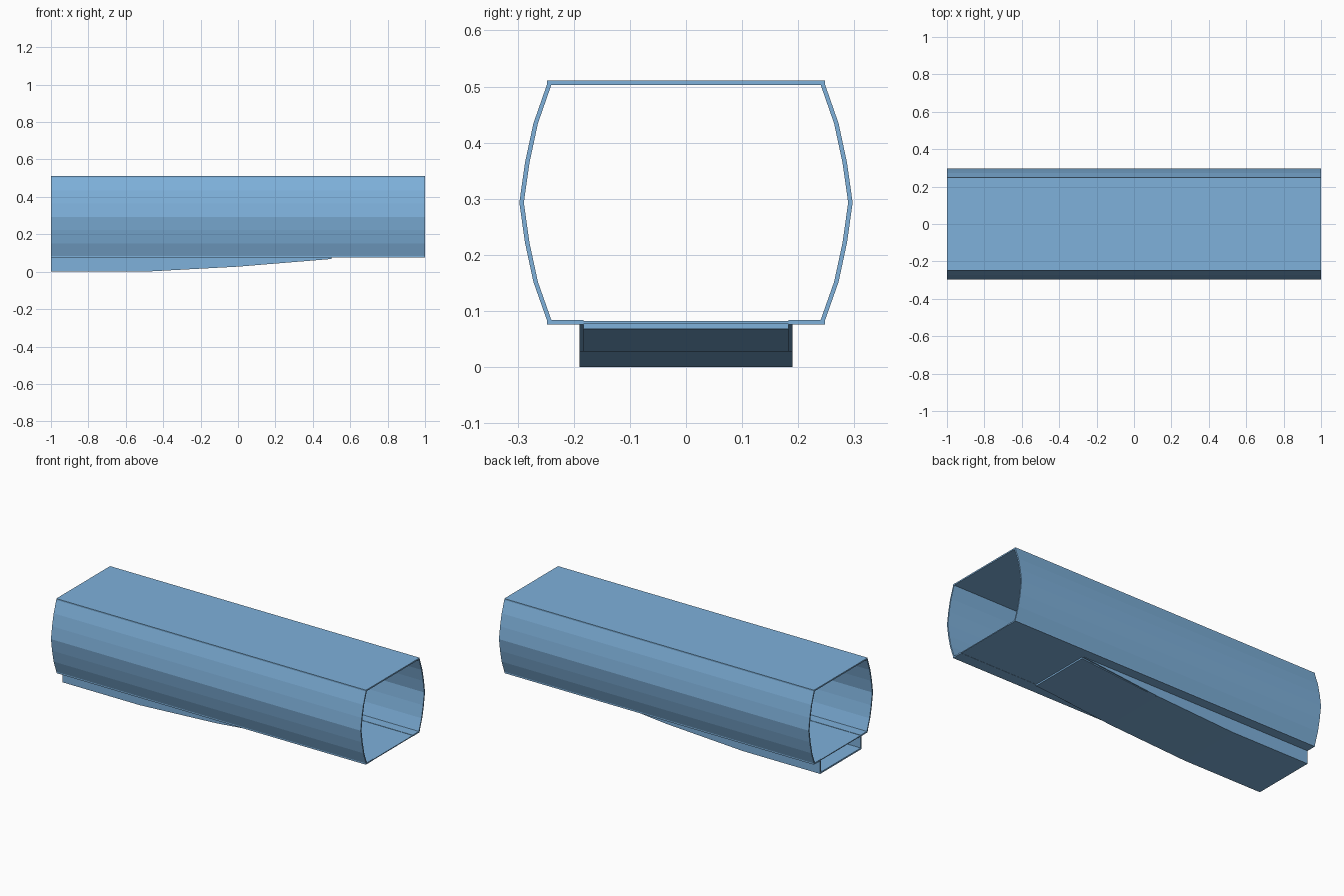
import bpy, bmesh

if "Cube" in bpy.data.objects:
    bpy.data.objects.remove(bpy.data.objects["Cube"])

blue = bpy.data.materials.new("light_blue")
blue.diffuse_color = (0.21, 0.44, 0.71, 1)
blue.use_nodes = True
blue.node_tree.nodes["Principled BSDF"].inputs["Base Color"].default_value = blue.diffuse_color


def prism(name, profile, axis, lo, hi):
    """Extrude a closed 2D profile along x (profile = y,z) or y (profile = x,z)."""
    bm = bmesh.new()
    place = (lambda p, t: (t, p[0], p[1])) if axis == 'x' else (lambda p, t: (p[0], t, p[1]))
    a = [bm.verts.new(place(p, lo)) for p in profile]
    b = [bm.verts.new(place(p, hi)) for p in profile]
    n = len(profile)
    for i in range(n):
        j = (i + 1) % n
        bm.faces.new((a[i], a[j], b[j], b[i]))
    bm.faces.new(a)
    bm.faces.new(b)
    bmesh.ops.recalc_face_normals(bm, faces=bm.faces)
    me = bpy.data.meshes.new(name)
    bm.to_mesh(me)
    bm.free()
    me.materials.append(blue)
    ob = bpy.data.objects.new(name, me)
    bpy.context.collection.objects.link(ob)
    return ob


def rect(y0, y1, z0, z1):
    return [(y0, z0), (y1, z0), (y1, z1), (y0, z1)]


# roof and floor panels of the tube
prism("roof_panel", rect(-0.248, 0.248, 0.503, 0.511), 'x', -1, 1)
prism("floor_panel", rect(-0.183, 0.183, 0.077, 0.082), 'x', -1, 1)

# bulging side walls and floor edge strips
arc = [(0.248, 0.084), (0.272, 0.152), (0.287, 0.222), (0.297, 0.293),
       (0.287, 0.364), (0.272, 0.434), (0.248, 0.503)]
wall = arc + [(y - 0.008, z) for y, z in reversed(arc)]
for side, s in (("left", -1), ("right", 1)):
    prism(side + "_wall", [(s * y, z) for y, z in wall], 'x', -1, 1)
    prism(side + "_floor_strip", rect(s * 0.183, s * 0.248, 0.076, 0.084), 'x', -1, 1)

    # tapering sides of the belly duct
    skirt = [(-1, 0), (-0.5, 0), (0, 0.027), (0.5, 0.076), (0.5, 0.077), (-1, 0.077)]
    prism(side + "_duct_side", skirt, 'y', *sorted((s * 0.183, s * 0.19)))

# duct bottom, open at the -x end and rising to meet the floor
low = [(-1, 0), (-0.5, 0), (0, 0.027), (0.5, 0.068)]
prism("duct_bottom", low + [(x, z + 0.009) for x, z in reversed(low)], 'y', -0.183, 0.183)
